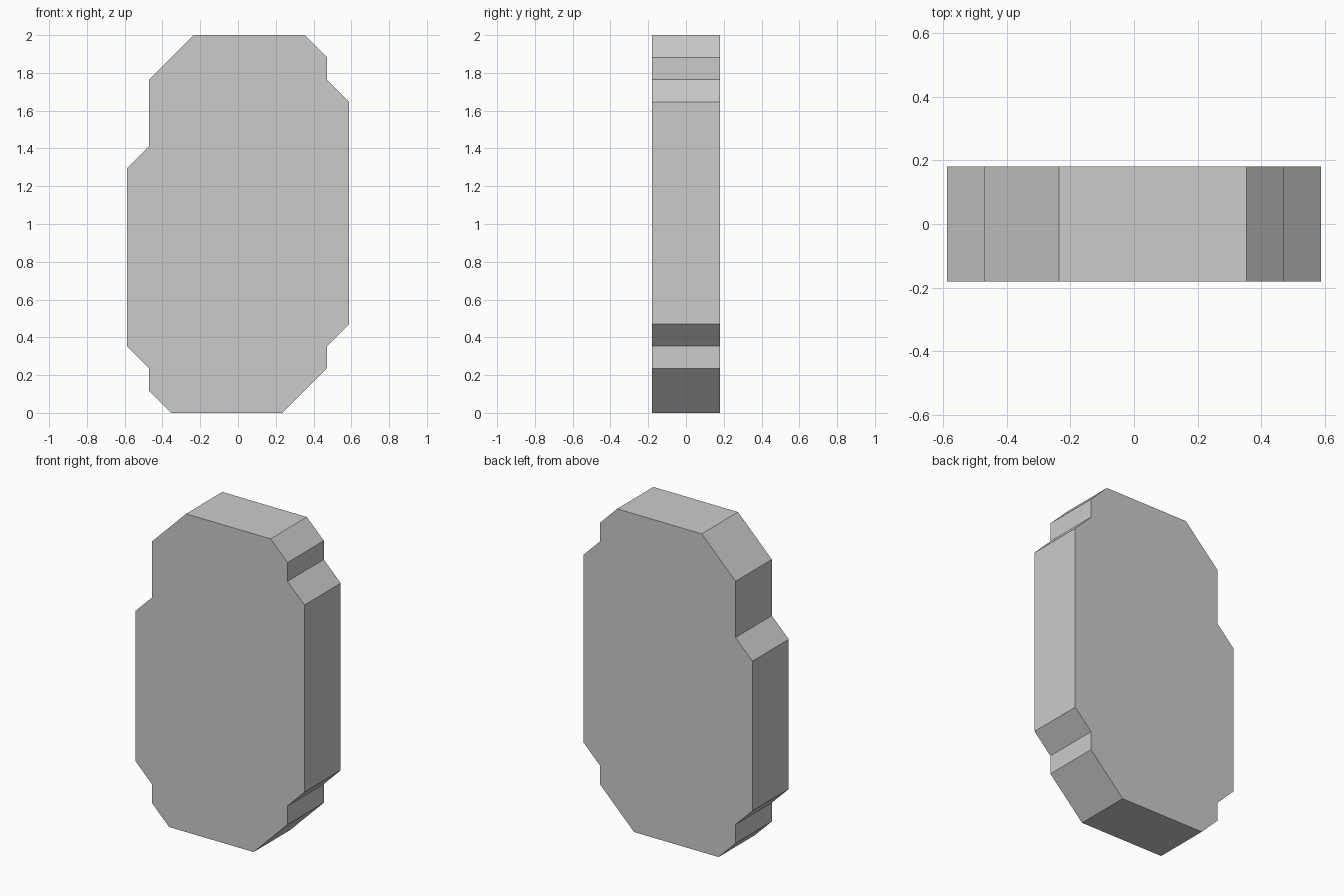
import bpy, bmesh

if "Cube" in bpy.data.objects:
    bpy.data.objects.remove(bpy.data.objects["Cube"])

U = 2 / 17           # grid unit of the outline
HALF_DEPTH = 0.18

# Slab outline in grid units (x, z), counter-clockwise seen from the front
outline = [(-3, 0), (2, 0), (4, 2), (4, 3), (5, 4), (5, 14), (4, 15), (4, 16),
           (3, 17), (-2, 17), (-4, 15), (-4, 12), (-5, 11), (-5, 3), (-4, 2), (-4, 1)]

# Extrude the front face backwards into a flat stone slab
bm = bmesh.new()
front = bm.faces.new([bm.verts.new((x * U, -HALF_DEPTH, z * U)) for x, z in outline])
back = bmesh.ops.extrude_face_region(bm, geom=[front], use_keep_orig=True)
verts = [g for g in back["geom"] if isinstance(g, bmesh.types.BMVert)]
bmesh.ops.translate(bm, verts=verts, vec=(0, 2 * HALF_DEPTH, 0))
bmesh.ops.recalc_face_normals(bm, faces=bm.faces)

mesh = bpy.data.meshes.new("stone_slab")
bm.to_mesh(mesh)
bm.free()
bpy.context.collection.objects.link(bpy.data.objects.new("stone_slab", mesh))
